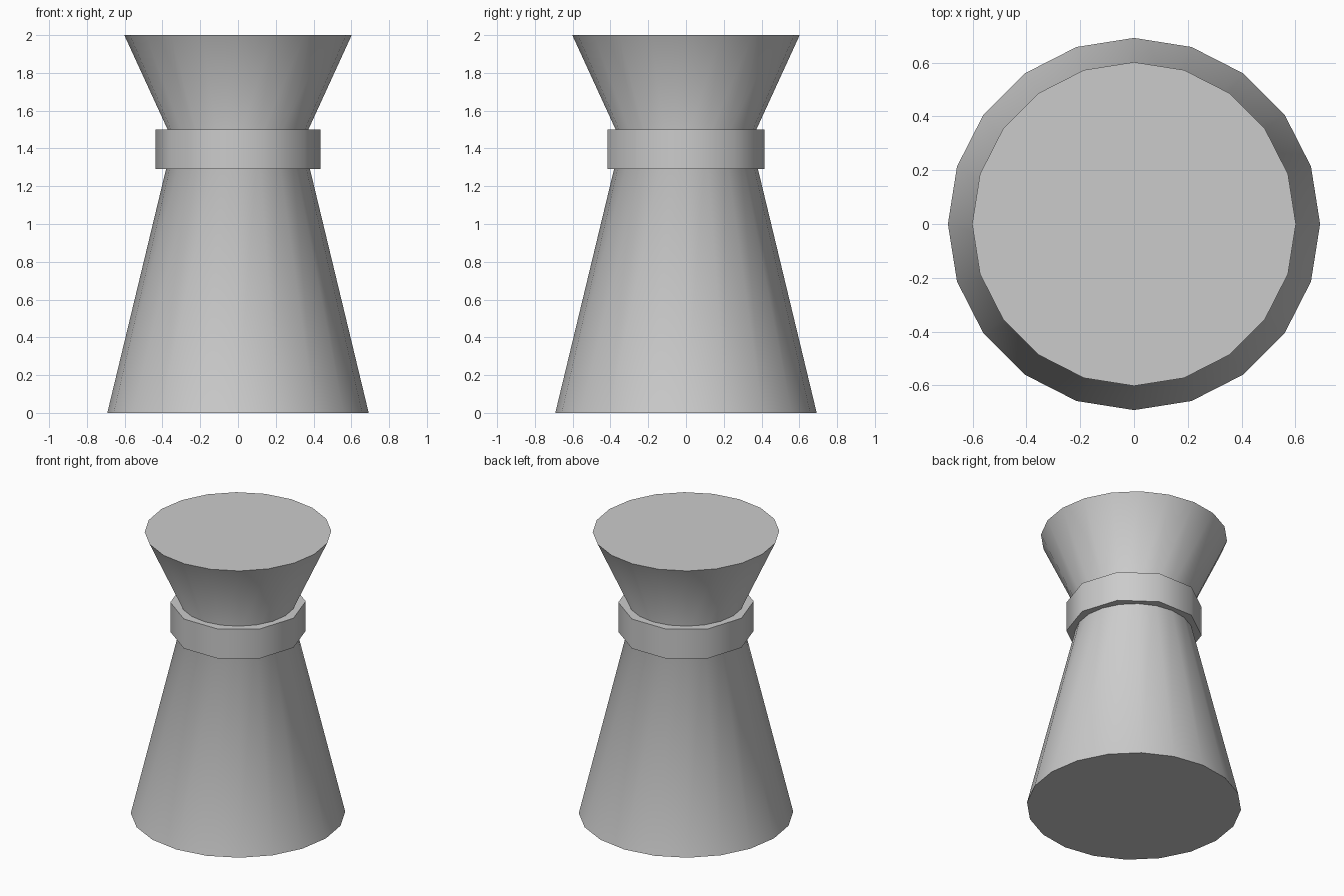
import bpy, bmesh
from math import cos, sin, tau, radians

if "Cube" in bpy.data.objects:
    bpy.data.objects.remove(bpy.data.objects["Cube"])


def lathe(name, profile, sides):
    """Closed solid of revolution from (radius, height) points, bottom to top."""
    bm = bmesh.new()
    rings = [[bm.verts.new((r * cos(tau * i / sides), r * sin(tau * i / sides), z))
              for i in range(sides)] for r, z in profile]
    for low, high in zip(rings, rings[1:]):
        for i in range(sides):
            j = (i + 1) % sides
            bm.faces.new((low[i], low[j], high[j], high[i]))
    bm.faces.new(rings[0][::-1])
    bm.faces.new(rings[-1])
    mesh = bpy.data.meshes.new(name)
    bm.to_mesh(mesh)
    bm.free()
    obj = bpy.data.objects.new(name, mesh)
    bpy.context.collection.objects.link(obj)
    bpy.ops.object.select_all(action='DESELECT')
    obj.select_set(True)
    bpy.context.view_layer.objects.active = obj
    bpy.ops.object.shade_smooth_by_angle(angle=radians(40))
    return obj


# Waisted body: wide foot, narrow neck, flared flat top
lathe("body", [(0.692, 0), (0.345, 1.44), (0.602, 2)], 20)

# Ten-sided band around the neck
lathe("neck_band", [(0.437, 1.29), (0.437, 1.5)], 10)
